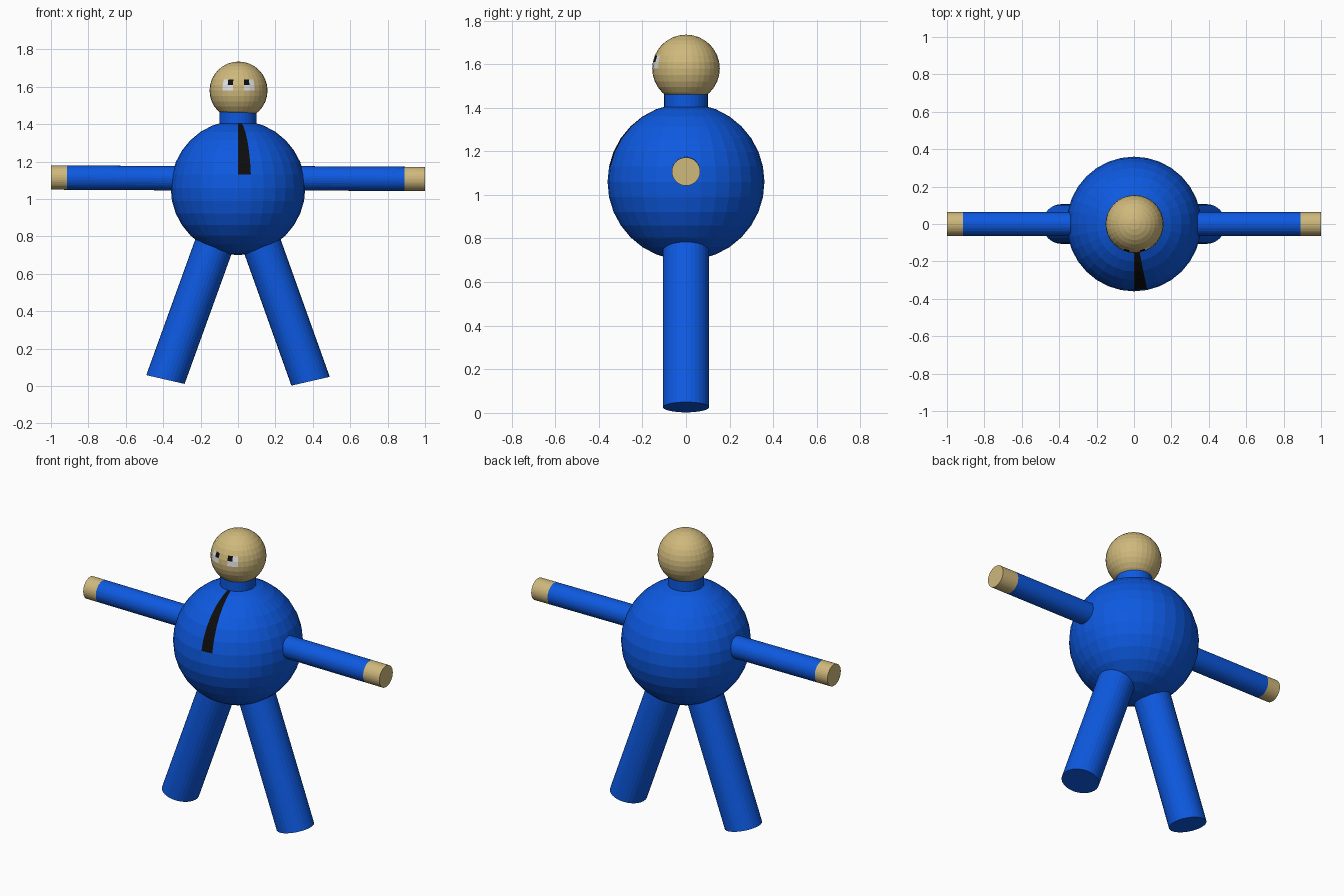
import bpy, bmesh, math
from mathutils import Matrix, Vector

if "Cube" in bpy.data.objects:
    bpy.data.objects.remove(bpy.data.objects["Cube"])


def material(name, rgb):
    m = bpy.data.materials.new(name)
    m.diffuse_color = (*rgb, 1)
    m.use_nodes = True
    m.node_tree.nodes["Principled BSDF"].inputs["Base Color"].default_value = m.diffuse_color
    return m


BLUE = material("suit blue", (0.004, 0.10, 0.75))
TAN = material("skin tan", (0.62, 0.48, 0.20))
BLACK = material("black", (0.004, 0.004, 0.004))
WHITE = material("eye white", (0.75, 0.75, 0.75))
STEP = math.radians(11.25)   # angular size of one ball face


def finish(name, bm, mats):
    mesh = bpy.data.meshes.new(name)
    bm.to_mesh(mesh)
    bm.free()
    for m in mats:
        mesh.materials.append(m)
    obj = bpy.data.objects.new(name, mesh)
    bpy.context.collection.objects.link(obj)
    return obj


def ball(name, centre, radius, mats, rule):
    """Faceted ball; rule(column, row) picks the material.
    Columns count from the front centre line, rows from the equator."""
    bm = bmesh.new()
    bmesh.ops.create_uvsphere(bm, u_segments=32, v_segments=16, radius=radius)
    for f in bm.faces:
        c = f.calc_center_median()
        col = math.floor(math.atan2(c.x, -c.y) / STEP)
        row = math.floor(math.asin(c.z / c.length) / STEP)
        f.material_index = rule(col, row)
    bmesh.ops.translate(bm, verts=bm.verts, vec=centre)
    return finish(name, bm, mats)


def tube(name, start, end, side, depth, mat):
    """Round tube from start to end; side and depth are the cap half axes."""
    start, end = Vector(start), Vector(end)
    axis = end - start
    mid = (start + end) / 2
    bm = bmesh.new()
    bmesh.ops.create_cone(bm, cap_ends=True, segments=32,
                          radius1=1, radius2=1, depth=1)
    mat4 = Matrix([(side[i], depth[i], axis[i], mid[i]) for i in range(3)]
                  + [(0, 0, 0, 1)])
    bmesh.ops.transform(bm, matrix=mat4, verts=bm.verts)
    bmesh.ops.recalc_face_normals(bm, faces=bm.faces)
    return finish(name, bm, [mat])


# Round body with the tie as one column of faces
ball("body", (0, 0, 1.06), 0.36, [BLUE, BLACK],
     lambda col, row: int(col == 0 and row >= 1))


# Head with eyes: two by two faces each, the inner upper one is the pupil
def face_rule(col, row):
    side = col if col >= 0 else -1 - col
    if side in (1, 2) and row in (0, 1):
        return 2 if (side, row) == (1, 1) else 1
    return 0


ball("head", (0.003, 0, 1.58), 0.155, [TAN, WHITE, BLACK], face_rule)

# Neck
tube("neck", (0, 0, 1.36), (0, 0, 1.465), (0.1, 0, 0), (0, 0.1, 0), BLUE)

# Arms and hands
R = 0.065
for label, wrist, tip, z_tip in (("left", -0.915, -1.0, 1.115),
                                 ("right", 0.89, 1.0, 1.107)):
    shoulder = Vector((math.copysign(0.28, tip), 0, 1.111))
    end = Vector((tip, 0, z_tip))
    cuff = shoulder.lerp(end, (wrist - shoulder.x) / (tip - shoulder.x))
    tube(label + "_arm", shoulder, cuff, (0, R, 0), (0, 0, R), BLUE)
    tube(label + "_hand", cuff, end, (0, R, 0), (0, 0, R), TAN)

# Slanted legs with tilted ends
for label, s, z in (("left", -1, 0.035), ("right", 1, 0.026)):
    tube(label + "_leg", (s * 0.388, 0, z), (s * 0.09, 0, 0.86),
         (0.1025, 0, s * 0.0235), (0, 0.106, 0), BLUE)
